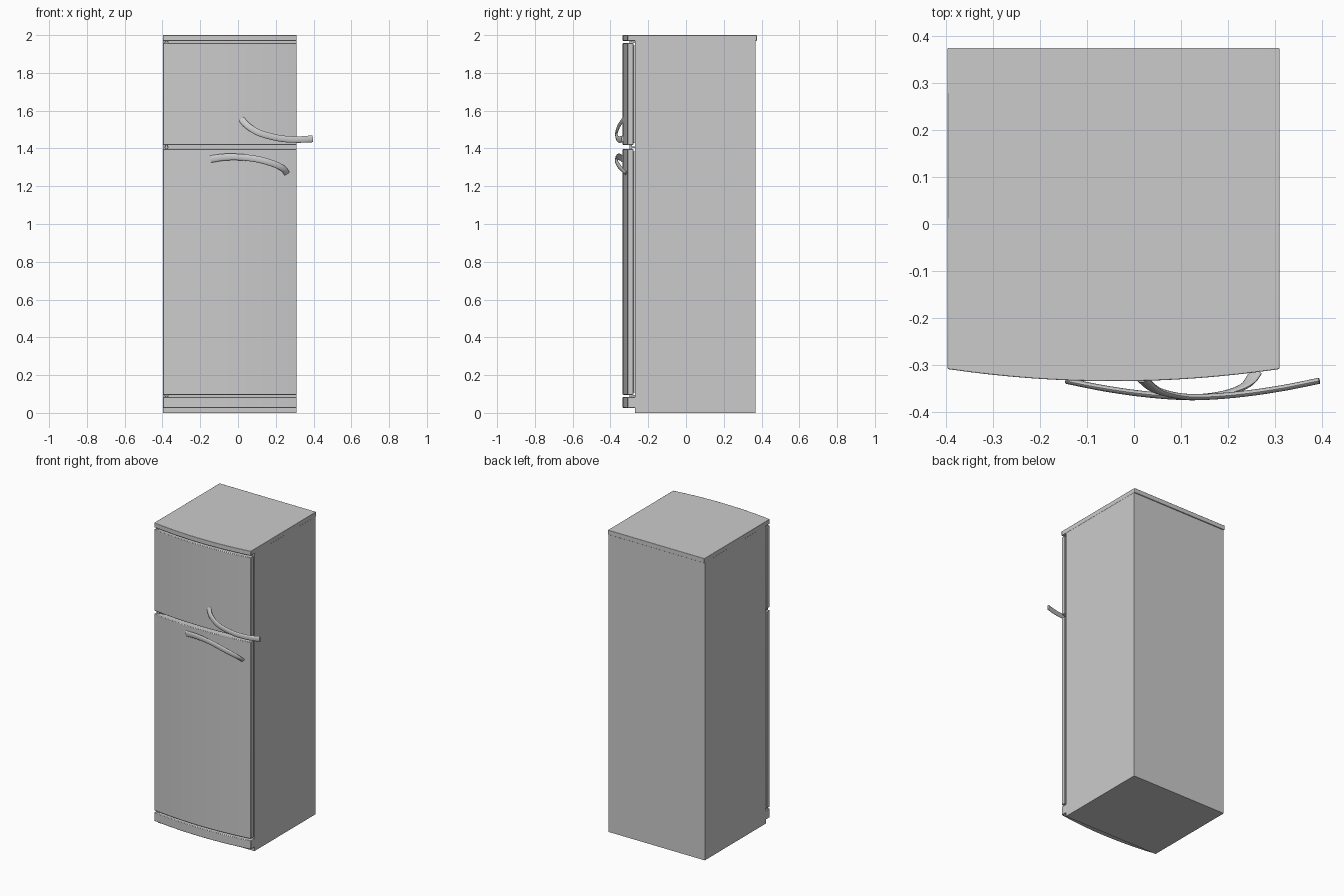
import bpy, bmesh, math
from mathutils import Vector

if "Cube" in bpy.data.objects:
    bpy.data.objects.remove(bpy.data.objects["Cube"])

X0, X1 = -0.397, 0.31          # cabinet sides
CX, HW = (X0 + X1) / 2, (X1 - X0) / 2


def finish(name, bm, bevel=0.0, segments=2):
    bmesh.ops.recalc_face_normals(bm, faces=bm.faces)
    me = bpy.data.meshes.new(name)
    bm.to_mesh(me)
    bm.free()
    ob = bpy.data.objects.new(name, me)
    bpy.context.collection.objects.link(ob)
    bpy.ops.object.select_all(action='DESELECT')
    ob.select_set(True)
    bpy.context.view_layer.objects.active = ob
    bpy.ops.object.shade_smooth_by_angle(angle=math.radians(35))
    if bevel:
        mod = ob.modifiers.new("soft_edges", 'BEVEL')
        mod.width, mod.segments = bevel, segments
        mod.limit_method, mod.angle_limit = 'ANGLE', math.radians(35)
    return ob


def box(name, x, y, z, bevel=0.0):
    bm = bmesh.new()
    bmesh.ops.create_cube(bm, size=1)
    for v in bm.verts:
        v.co = [(r[0] + r[1]) / 2 + c * (r[1] - r[0]) for r, c in zip((x, y, z), v.co)]
    return finish(name, bm, bevel)


def bowed_panel(name, z0, z1, y_back, bevel=0.003, n=28):
    """Slab with a bowed front, extruded from z0 to z1."""
    outline = [(X1, y_back), (X0, y_back)]
    for i in range(n + 1):
        t = -1 + 2 * i / n
        outline.append((CX + HW * t, -0.309 - 0.026 * (1 - t * t)))
    bm = bmesh.new()
    base = bm.faces.new([bm.verts.new((x, y, z0)) for x, y in outline])
    ext = bmesh.ops.extrude_face_region(bm, geom=[base])
    for v in ext['geom']:
        if isinstance(v, bmesh.types.BMVert):
            v.co.z = z1
    return finish(name, bm, bevel)


def spline(pts, steps=8):
    """Catmull-Rom samples through the points."""
    p = [Vector(q) for q in pts]
    p = [2 * p[0] - p[1]] + p + [2 * p[-1] - p[-2]]
    out = []
    for i in range(1, len(p) - 2):
        a, b, c, d = p[i - 1:i + 3]
        for k in range(steps):
            t = k / steps
            out.append(0.5 * (2 * b + (c - a) * t + (2 * a - 5 * b + 4 * c - d) * t * t
                              + (3 * b - a - 3 * c + d) * t ** 3))
    return out + [p[-2]]


def handle(name, pts, sides=16):
    """Curved grip; each point is x, y, z, half height. Oval section."""
    bm = bmesh.new()
    path = spline([(x, y, z) for x, y, z, h in pts])
    heights = spline([(h, 0, 0) for x, y, z, h in pts])
    rings = []
    for i, c in enumerate(path):
        tan = (path[min(i + 1, len(path) - 1)] - path[max(i - 1, 0)]).normalized()
        up = Vector((0, -1, 0)).cross(tan).normalized()
        out = tan.cross(up).normalized()
        rings.append([bm.verts.new(c + up * heights[i].x * math.cos(a) + out * 0.0065 * math.sin(a))
                      for a in (2 * math.pi * k / sides for k in range(sides))])
    for r, s in zip(rings, rings[1:]):
        for k in range(sides):
            j = (k + 1) % sides
            bm.faces.new((r[k], r[j], s[j], s[k]))
    bm.faces.new(rings[0])
    bm.faces.new(rings[-1])
    return finish(name, bm)


# Cabinet and top cover
box("cabinet", (X0 + 0.001, X1 - 0.001), (-0.27, 0.369), (0, 1.972))
bowed_panel("top_cover", 1.97, 2.0, 0.375, 0.002)

# Doors with recessed gaskets behind, and the kick plate
for name, z0, z1 in (("fridge", 0.096, 1.397), ("freezer", 1.418, 1.957)):
    bowed_panel(name + "_door", z0, z1, -0.279)
    box(name + "_gasket", (X0 + 0.012, X1 - 0.012), (-0.281, -0.268), (z0 + 0.012, z1 - 0.012))
bowed_panel("kick_plate", 0.026, 0.084, -0.268)

# Hinges in the gaps on the left side
for name, z in (("bottom", 0.09), ("middle", 1.4075), ("top", 1.9635)):
    box(name + "_hinge", (X0 + 0.008, X0 + 0.03), (-0.3, -0.268), (z - 0.004, z + 0.004))
    bm = bmesh.new()
    bmesh.ops.create_cone(bm, cap_ends=True, segments=16, radius1=0.006, radius2=0.006, depth=0.024)
    bmesh.ops.translate(bm, verts=bm.verts, vec=(X0 + 0.019, -0.292, z))
    finish(name + "_hinge_pin", bm)

# Grips
handle("freezer_handle", [
    (0.018, -0.331, 1.555, 0.017), (0.048, -0.354, 1.522, 0.017), (0.10, -0.367, 1.488, 0.017),
    (0.16, -0.368, 1.467, 0.017), (0.24, -0.361, 1.451, 0.017), (0.32, -0.349, 1.447, 0.017),
    (0.395, -0.334, 1.451, 0.018)])
handle("fridge_handle", [
    (-0.144, -0.334, 1.344, 0.019), (-0.07, -0.349, 1.354, 0.018), (0.01, -0.361, 1.354, 0.017),
    (0.09, -0.368, 1.345, 0.017), (0.15, -0.368, 1.331, 0.017), (0.205, -0.358, 1.312, 0.017),
    (0.24, -0.342, 1.292, 0.016), (0.259, -0.318, 1.268, 0.016)])
